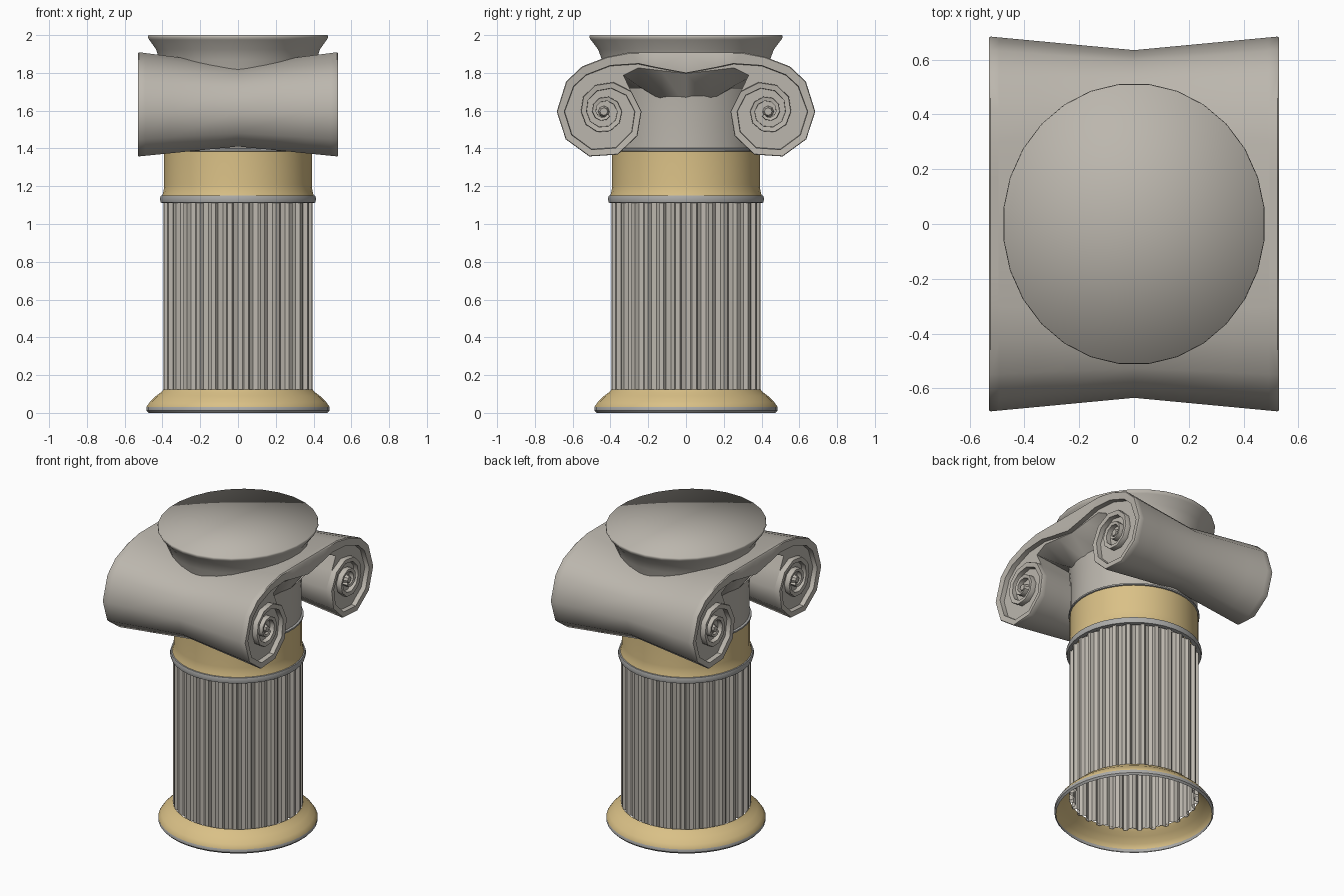
import bpy, bmesh, math
from math import sin, cos, pi, radians

if "Cube" in bpy.data.objects:
    bpy.data.objects.remove(bpy.data.objects["Cube"])


def material(name, rgb):
    m = bpy.data.materials.new(name)
    m.use_nodes = True
    m.diffuse_color = (*rgb, 1)
    m.node_tree.nodes["Principled BSDF"].inputs["Base Color"].default_value = (*rgb, 1)
    return m


STONE = material("warm grey stone", (0.50, 0.47, 0.42))
TRIM = material("cool grey trim", (0.41, 0.41, 0.40))
TAN = material("tan gold", (0.70, 0.53, 0.24))


def finish(name, bm, mats, angle=40):
    mesh = bpy.data.meshes.new(name)
    bm.to_mesh(mesh)
    bm.free()
    for m in mats:
        mesh.materials.append(m)
    ob = bpy.data.objects.new(name, mesh)
    bpy.context.collection.objects.link(ob)
    bpy.ops.object.select_all(action='DESELECT')
    ob.select_set(True)
    bpy.context.view_layer.objects.active = ob
    if angle:
        bpy.ops.object.shade_smooth_by_angle(angle=radians(angle))
    else:
        bpy.ops.object.shade_smooth()
    return ob


def bridge(bm, a, b, closed=True):
    n = len(a)
    for i in range(n if closed else n - 1):
        j = (i + 1) % n
        bm.faces.new((a[i], a[j], b[j], b[i]))


def lathe(name, profile, mats, sides=40, sx=1, sy=1, cap=False, angle=40, trim_below=None):
    """Spin (radius, z) points around the vertical axis, bottom to top."""
    bm = bmesh.new()
    rings = []
    for r, z in profile:
        rings.append([bm.verts.new((r * sx * cos(2 * pi * (i + .5) / sides),
                                    r * sy * sin(2 * pi * (i + .5) / sides), z))
                      for i in range(sides)])
    for a, b in zip(rings, rings[1:]):
        bridge(bm, a, b)
    if cap:
        centre = bm.verts.new((0, 0, profile[-1][1]))
        top = rings[-1]
        for i in range(sides):
            bm.faces.new((top[i], top[(i + 1) % sides], centre))
    if trim_below is not None:
        for f in bm.faces:
            f.material_index = 1 if f.calc_center_median().z < trim_below else 0
    return finish(name, bm, mats, angle)


# Flared base, open underneath
lathe("base_moulding", [(.475, 0), (.486, .012), (.486, .032), (.468, .058),
                        (.435, .09), (.41, .108), (.395, .125)],
      [TAN, TRIM], trim_below=.03)

# Fluted shaft
FLUTES = 28
bm = bmesh.new()
loops = []
for z in (.11, 1.12):
    ring = []
    for i in range(FLUTES):
        for part, r in ((0, .395), (.26, .395), (.36, .373), (.63, .362), (.9, .373)):
            a = 2 * pi * (i + part + .37) / FLUTES
            ring.append(bm.verts.new((r * cos(a), r * sin(a), z)))
    loops.append(ring)
bridge(bm, *loops)
finish("fluted_shaft", bm, [STONE], 35)

# Collar, neck and capital drum
lathe("collar_ring", [(.385, 1.11), (.41, 1.113), (.415, 1.132), (.41, 1.15), (.385, 1.153)], [TRIM])
lathe("neck_band", [(.403, 1.148), (.395, 1.175), (.392, 1.21), (.392, 1.39)], [TAN])
lathe("capital_lip", [(.385, 1.383), (.4, 1.387), (.4, 1.397), (.385, 1.403)], [TRIM])
lathe("capital_drum", [(.388, 1.395), (.388, 1.6), (.4, 1.72)], [STONE])

# Scroll outline: flat top running into a spiral volute
VY, VZ, WIDTH = .435, 1.595, .04
RADII = [.25, .25, .2, .155, .122, .112, .097, .08, .062, .048, .035]


def spiral(deg, inset=0):
    k = min(int(deg // 90), len(RADII) - 2)
    t = deg / 90 - k
    r = RADII[k] * (1 - t) + RADII[k + 1] * t - inset
    return VY + r * cos(radians(deg)), VZ - r * sin(radians(deg))


def pinch(x, y, z):
    """Narrow the scroll towards the middle of its length."""
    f = 1 - abs(x) / .53
    z = 1.6 + (z - 1.6) * (1 - .22 * f)
    if y > .2:
        y = VY + (y - VY) * (1 - .2 * f)
    return x, y, z


TOP = [(0, 1.91), (.3, 1.91), (.42, 1.885), (.55, 1.835), (.635, 1.755)]
ARCH_END = [(.33, 1.79), (.25, 1.83), (.13, 1.815), (0, 1.8)]
ARCH_MID = [(.33, 1.79), (.24, 1.74), (.13, 1.66), (0, 1.63)]

# Scroll body: lofted along its length with hollowed undersides
bm = bmesh.new()
loops = []
for x in (-.495, -.36, 0, .36, .495):
    arch = ARCH_END if abs(x) > .4 else ARCH_MID
    half = TOP + [spiral(d) for d in range(0, 217, 36)] + arch
    right = [pinch(x, y, z) for y, z in half]
    left = [(px, -y, z) for px, y, z in right[-2:0:-1]]
    loops.append([bm.verts.new(p) for p in right + left])
for a, b in zip(loops, loops[1:]):
    bridge(bm, a, b)
bm.faces.new(loops[0])
bm.faces.new(loops[-1])
bmesh.ops.recalc_face_normals(bm, faces=bm.faces[:])
finish("scroll_body", bm, [STONE])

# Raised spiral rims on both ends of the scroll
RIM_IN = [(0, 1.8), (.16, 1.83), (.25, 1.85), (.4, 1.84), (.53, 1.79), (.595, 1.73)]
RIM_OUT = [(0, 1.91), (.16, 1.91), (.3, 1.91), (.42, 1.885), (.55, 1.835), (.635, 1.755)]
TURN = range(0, 883, 36)
rim_out = RIM_OUT + [spiral(d) for d in TURN]
rim_in = RIM_IN + [spiral(d, WIDTH - .024 * d / 882) for d in TURN]
for end, ex in (("left", 1), ("right", -1)):
    bm = bmesh.new()
    for sy in (1, -1):
        def row(points, x, grow=0):
            out = []
            for y, z in points:
                px, py, pz = pinch(x, y, z)
                out.append(bm.verts.new((ex * px, sy * py, pz)))
            return out
        # outer wall, softened edge, front, inner wall
        soft = [(o[0] * .9 + i[0] * .1, o[1] * .9 + i[1] * .1)
                for o, i in zip(rim_out, rim_in)]
        rows = [row(rim_out, .49), row(rim_out, .524), row(soft, .53),
                row(rim_in, .526), row(rim_in, .49)]
        for a, b in zip(rows, rows[1:]):
            bridge(bm, a, b, closed=False)
        bm.faces.new([r[-1] for r in rows])
    bmesh.ops.remove_doubles(bm, verts=bm.verts[:], dist=.0005)
    bmesh.ops.recalc_face_normals(bm, faces=bm.faces[:])
    finish(end + "_spiral_rim", bm, [STONE])

# Volute eyes
for side, sy in (("front", -1), ("back", 1)):
    for end, ex in (("left", 1), ("right", -1)):
        bm = bmesh.new()
        bmesh.ops.create_cone(bm, cap_ends=True, segments=8, radius1=.034, radius2=.02, depth=.04)
        for v in bm.verts:
            v.co = (ex * (.505 + v.co.z), sy * (VY + v.co.x), VZ + v.co.y)
        bmesh.ops.recalc_face_normals(bm, faces=bm.faces[:])
        finish(f"{side}_{end}_volute_eye", bm, [STONE])

# Oval top slab with softly shaded rim
lathe("top_slab", [(.84, 1.8), (.87, 1.87), (.91, 1.925), (.985, 1.975), (1, 1.988), (.995, 2)],
      [STONE], sides=28, sx=.48, sy=.515, cap=True, angle=0)
